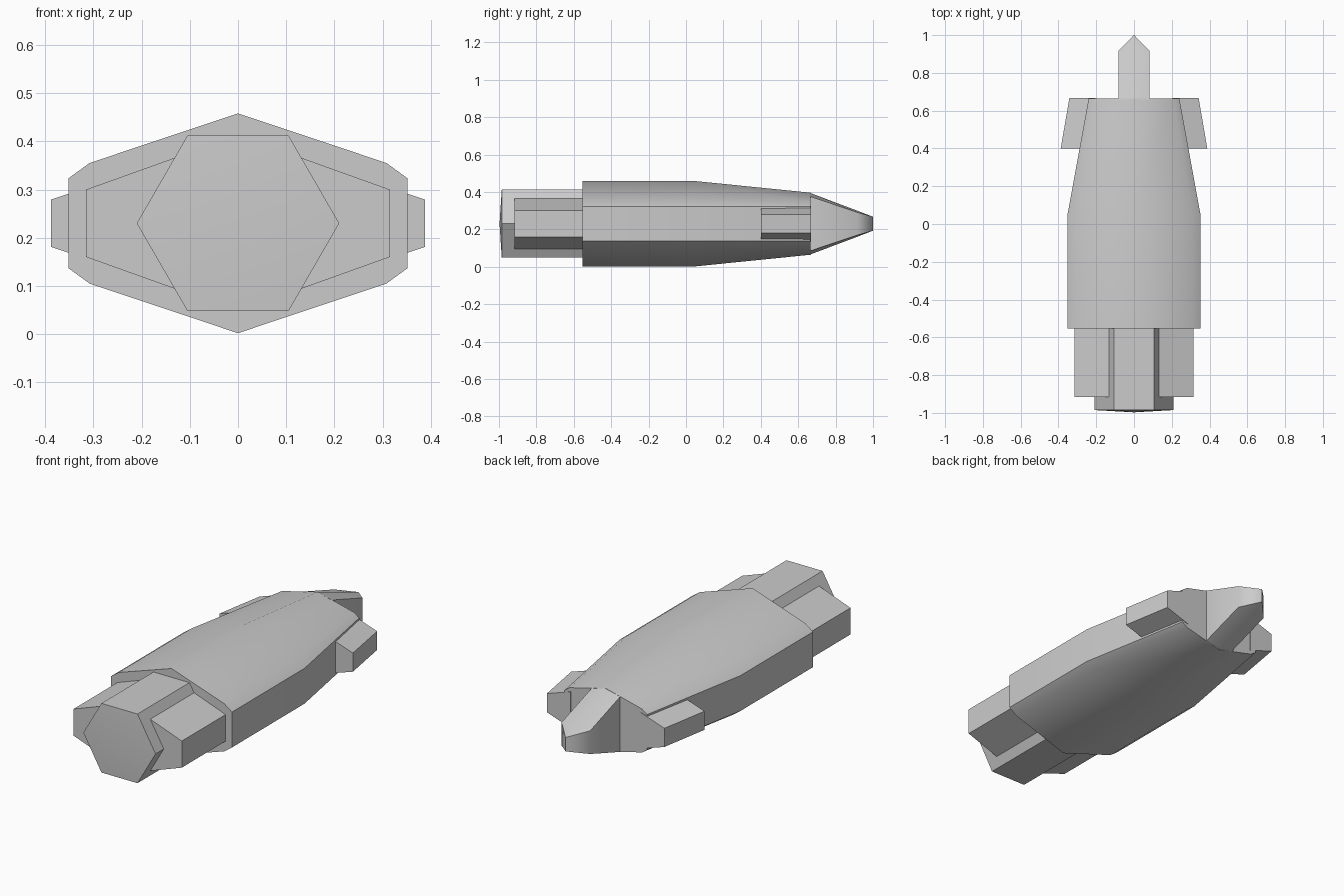
import bpy
import bmesh
from math import cos, sin, pi, radians

if "Cube" in bpy.data.objects:
    bpy.data.objects.remove(bpy.data.objects["Cube"], do_unlink=True)

MID = 0.23  # height of the long axis

grey = bpy.data.materials.new("hull grey")
grey.use_nodes = True
grey.diffuse_color = (0.6, 0.6, 0.6, 1)
grey.node_tree.nodes["Principled BSDF"].inputs["Base Color"].default_value = (0.6, 0.6, 0.6, 1)


def mirror_section(quarter):
    """Expand (x, height) points, from the ridge to the side, into a closed loop."""
    right = quarter + [(x, -h) for x, h in reversed(quarter)]
    left = [(-x, h) for x, h in reversed(right) if x > 0]
    return right + left


def loft(name, sections, tip=None):
    """Skin a row of rings of (x, y, z) points; an optional tip closes the first ring."""
    bm = bmesh.new()
    rings = [[bm.verts.new(p) for p in s] for s in sections]
    n = len(rings[0])
    for a, b in zip(rings, rings[1:]):
        for i in range(n):
            j = (i + 1) % n
            bm.faces.new((a[i], a[j], b[j], b[i]))
    if tip:
        point = bm.verts.new(tip)
        for i in range(n):
            bm.faces.new((rings[0][i], rings[0][(i + 1) % n], point))
    else:
        bm.faces.new(rings[0])
    bm.faces.new(rings[-1])
    bmesh.ops.recalc_face_normals(bm, faces=bm.faces)
    mesh = bpy.data.meshes.new(name)
    bm.to_mesh(mesh)
    bm.free()
    mesh.materials.append(grey)
    ob = bpy.data.objects.new(name, mesh)
    bpy.context.collection.objects.link(ob)
    bpy.ops.object.select_all(action="DESELECT")
    ob.select_set(True)
    bpy.context.view_layer.objects.active = ob
    bpy.ops.object.shade_smooth_by_angle(angle=radians(48))
    return ob


def at(y, section):
    return [(x, y, MID + h) for x, h in section]


# Hull: ridged body that tapers towards the back
wide = mirror_section([(0, 0.228), (0.308, 0.125), (0.352, 0.093)])
narrow = mirror_section([(0, 0.166), (0.21, 0.114), (0.24, 0.093)])
loft("hull", [at(-0.553, wide), at(0.05, wide), at(0.665, narrow)])

# Tail wedge: slab with a sloping ridge, closing to an upright edge
tail_root = mirror_section([(0, 0.166), (0.083, 0.147)])
tail_shoulder = mirror_section([(0, 0.07), (0.083, 0.061)])
bm_tail = loft("tail_wedge", [at(0.66, tail_root), at(0.915, tail_shoulder),
                              at(1.0, [(x * 0.01, 0.037 if h > 0 else -0.037)
                                       for x, h in tail_shoulder])])

# Main engine: six-sided drum with a shallow cap
hexagon = [(0.21 * cos(i * pi / 3), 0.21 * sin(i * pi / 3)) for i in range(6)]
loft("main_engine", [at(-0.985, hexagon), at(-0.54, hexagon)], tip=(0, -0.997, MID))

# Side engines and fins, one on each side
for side, label in ((1, "left"), (-1, "right")):
    pod = [(side * x, h) for x, h in
           ((0.1, 0.147), (0.315, 0.07), (0.315, -0.07), (0.1, -0.147))]
    loft(label + "_engine", [at(-0.917, pod), at(-0.54, pod)])

    fin_front = [(0.25, 0.095), (0.388, 0.049), (0.388, -0.049), (0.25, -0.095)]
    fin_back = [(x - 0.046, h) for x, h in fin_front]
    loft(label + "_fin", [at(0.4, [(side * x, h) for x, h in fin_front]),
                          at(0.668, [(side * x, h) for x, h in fin_back])])
